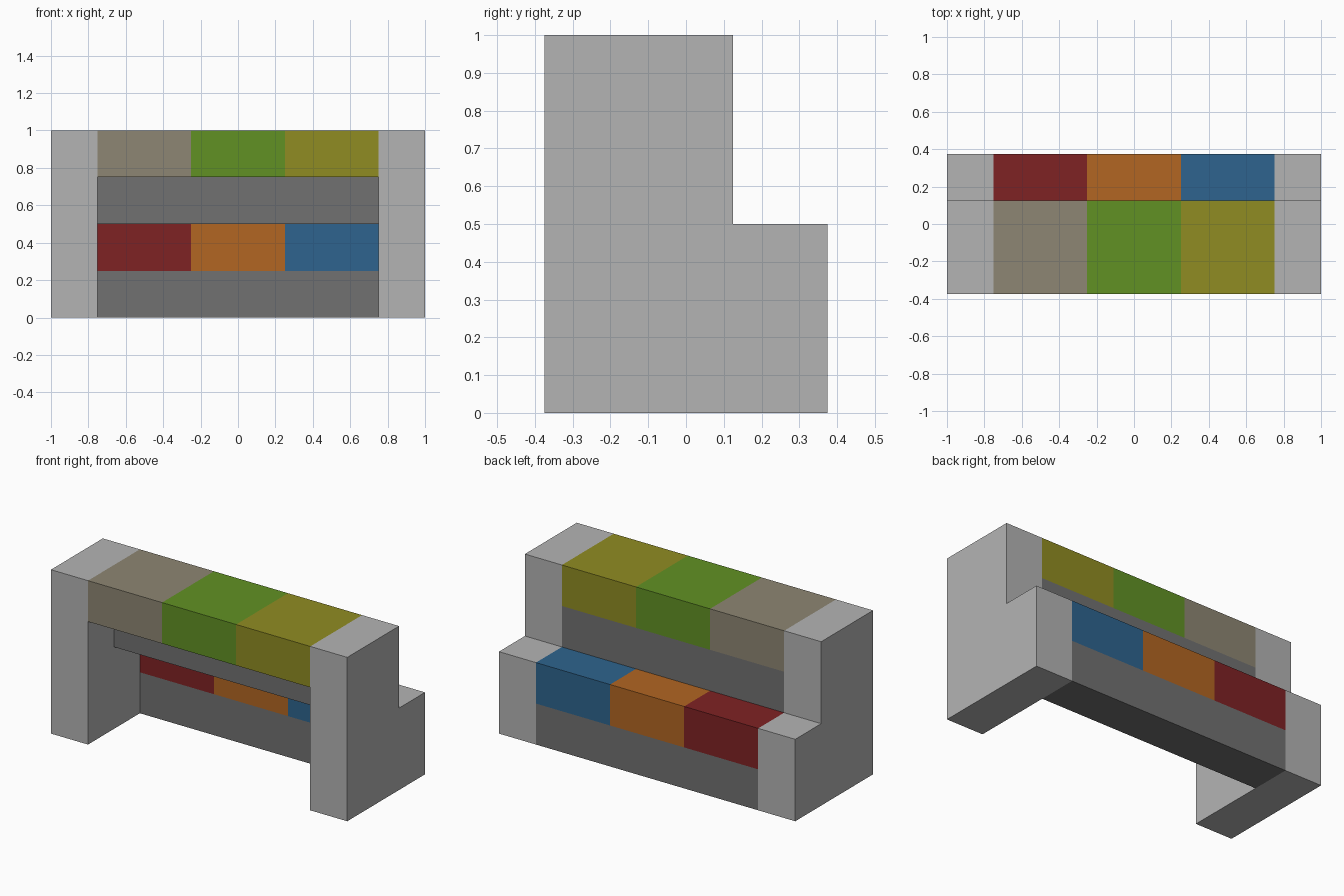
import bpy
import bmesh

cube = bpy.data.objects.get("Cube")
if cube:
    bpy.data.objects.remove(cube, do_unlink=True)


def linear(c):
    c /= 255
    return c / 12.92 if c <= 0.04045 else ((c + 0.055) / 1.055) ** 2.4


def material(name, r, g, b):
    mat = bpy.data.materials.new(name)
    mat.use_nodes = True
    colour = (linear(r), linear(g), linear(b), 1)
    mat.diffuse_color = colour
    mat.node_tree.nodes["Principled BSDF"].inputs["Base Color"].default_value = colour
    return mat


light_grey = material("light grey", 180, 180, 180)
dark_grey = material("dark grey", 113, 113, 113)
red = material("dark red", 127, 34, 36)
orange = material("orange", 178, 102, 34)
blue = material("blue", 46, 100, 142)
taupe = material("taupe", 141, 134, 115)
green = material("green", 97, 145, 36)
olive = material("olive yellow", 144, 140, 34)


def prism(name, profile, stations, mats):
    """Sweep a (y, z) profile along x, with one material per span."""
    bm = bmesh.new()
    rings = [[bm.verts.new((x, y, z)) for y, z in profile] for x in stations]
    n = len(profile)
    for span, (a, b) in enumerate(zip(rings, rings[1:])):
        for i in range(n):
            j = (i + 1) % n
            bm.faces.new((a[i], a[j], b[j], b[i])).material_index = span
    bm.faces.new(rings[0])
    bm.faces.new(rings[-1]).material_index = len(mats) - 1
    bmesh.ops.recalc_face_normals(bm, faces=bm.faces)
    mesh = bpy.data.meshes.new(name)
    bm.to_mesh(mesh)
    bm.free()
    for mat in mats:
        mesh.materials.append(mat)
    obj = bpy.data.objects.new(name, mesh)
    bpy.context.collection.objects.link(obj)
    return obj


def rect(y0, y1, z0, z1):
    return [(y0, z0), (y1, z0), (y1, z1), (y0, z1)]


FRONT, STEP, BACK = -0.375, 0.125, 0.375
INNER, OUTER = 0.75, 1.0

# Stepped end walls
step_profile = [(FRONT, 0), (BACK, 0), (BACK, 0.5), (STEP, 0.5), (STEP, 1), (FRONT, 1)]
for side, s in (("left", 1), ("right", -1)):
    prism(side + "_end_wall", step_profile, sorted((s * INNER, s * OUTER)), [light_grey])

# Grey supports between the walls
ends = (-INNER, INNER)
prism("lower_support", rect(STEP, BACK, 0, 0.25), ends, [dark_grey])
prism("upper_support", rect(-0.125, STEP, 0.5, 0.75), ends, [dark_grey])

# Coloured beams, three spans each
spans = (-INNER, -0.25, 0.25, INNER)
prism("seat_beam", rect(STEP, BACK, 0.25, 0.5), spans, [red, orange, blue])
prism("top_beam", rect(FRONT, STEP, 0.75, 1), spans, [taupe, green, olive])
